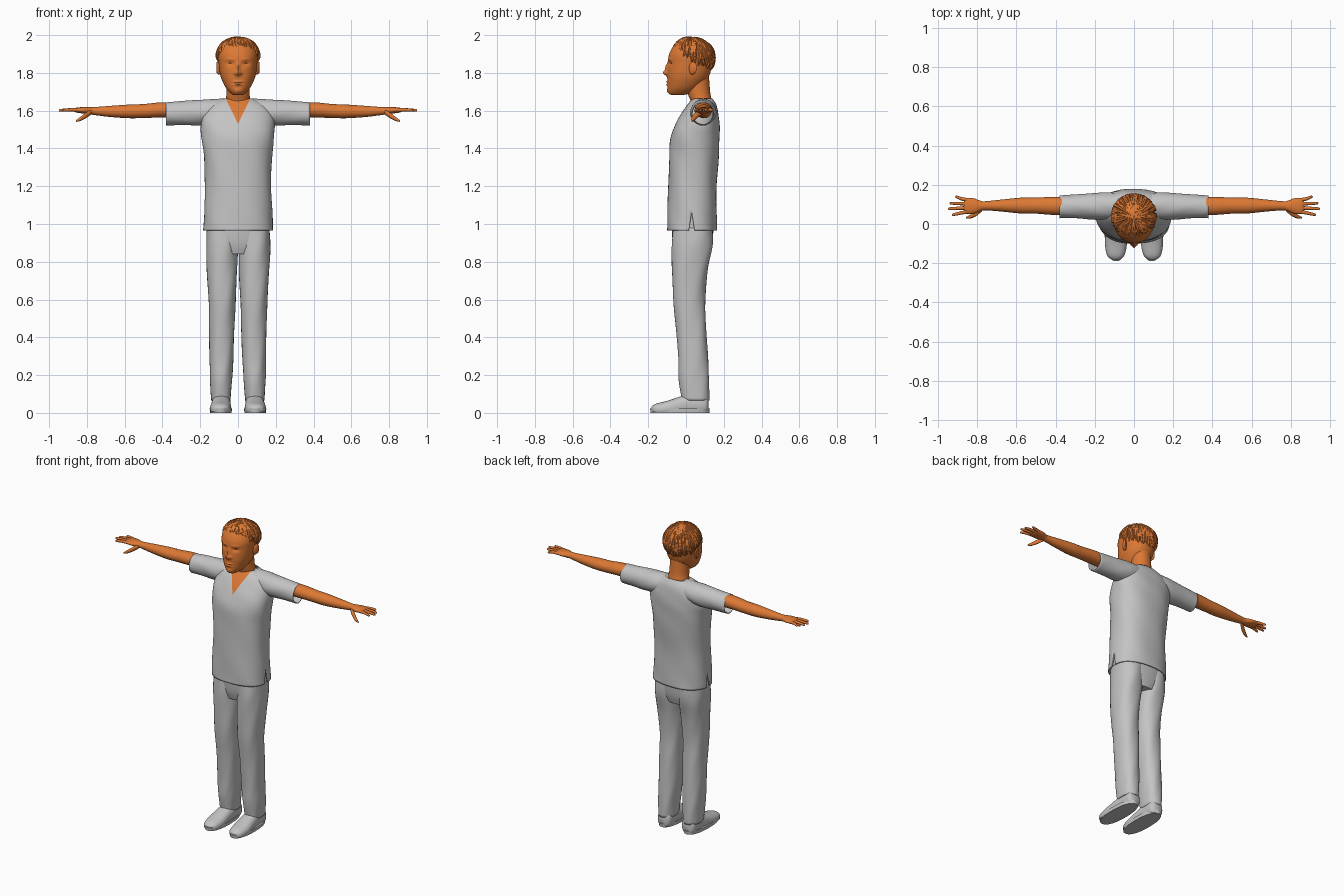
import bpy, bmesh, math, random
from mathutils import Vector

random.seed(4)
cube = bpy.data.objects.get("Cube")
if cube:
    bpy.data.objects.remove(cube)


def material(name, rgb):
    m = bpy.data.materials.new(name)
    m.use_nodes = True
    m.diffuse_color = (*rgb, 1)
    m.node_tree.nodes["Principled BSDF"].inputs["Base Color"].default_value = (*rgb, 1)
    return m


SKIN = material("warm orange", (0.72, 0.19, 0.035))
CLOTH = material("light grey", (0.55, 0.55, 0.55))


def resample(rings, steps):
    """Smooth curve through all ring values."""
    out = []
    last = len(rings) - 1
    for i in range(last):
        a, b, c, d = (rings[max(0, min(last, i + k))] for k in (-1, 0, 1, 2))
        for s in range(steps):
            t = s / steps
            out.append([q + 0.5 * t * (r - p + t * (2*p - 5*q + 4*r - s2 + t * (3*(q - r) + s2 - p)))
                        for p, q, r, s2 in zip(a, b, c, d)])
    out.append(list(rings[-1]))
    return out


def finish(obj, mat):
    obj.data.materials.append(mat)
    bpy.context.view_layer.objects.active = obj
    bpy.ops.object.select_all(action='DESELECT')
    obj.select_set(True)
    bpy.ops.object.shade_smooth_by_angle(angle=math.radians(50))
    return obj


def loft(name, rings, axis, mat, n=32, power=2.0, steps=5, caps=True, floor=None, fold=0.0, edit=None):
    """Rings are (x, y, z, half width, half depth) across the given axis."""
    u, v = {'X': (1, 2), 'Y': (0, 2), 'Z': (0, 1)}[axis]
    bm = bmesh.new()
    loops = []
    for k, ring in enumerate(resample(rings, steps)):
        loop = []
        for j in range(n):
            a = math.tau * j / n
            c, s = math.cos(a), math.sin(a)
            p = Vector(ring[:3])
            wave = 1 + fold * math.sin(3 * a + k * 0.35) * math.sin(k * 0.23 + 2 * a)
            p[u] += math.copysign(abs(c) ** (2 / power), c) * ring[3] * wave
            p[v] += math.copysign(abs(s) ** (2 / power), s) * ring[4] * wave
            if floor is not None:
                p.z = max(p.z, floor)
            loop.append(bm.verts.new(p))
        loops.append(loop)
    for a, b in zip(loops, loops[1:]):
        for j in range(n):
            bm.faces.new((a[j], a[(j + 1) % n], b[(j + 1) % n], b[j]))
    if caps:
        bm.faces.new(loops[0])
        bm.faces.new(loops[-1])
    if edit:
        edit(bm)
    bmesh.ops.recalc_face_normals(bm, faces=bm.faces)
    mesh = bpy.data.meshes.new(name)
    bm.to_mesh(mesh)
    bm.free()
    obj = bpy.data.objects.new(name, mesh)
    bpy.context.collection.objects.link(obj)
    return finish(obj, mat)


def thicken(obj, amount):
    mod = obj.modifiers.new("cloth thickness", 'SOLIDIFY')
    mod.thickness = amount


def cut_wedge(bm, apex, edges, region):
    """Split the faces of a region along planes through apex; return those inside all planes."""
    for normal in edges:
        faces = [f for f in bm.faces if region(f.calc_center_median())]
        geom = set(faces) | {e for f in faces for e in f.edges} | {w for f in faces for w in f.verts}
        bmesh.ops.bisect_plane(bm, geom=list(geom), plane_co=apex, plane_no=normal, dist=1e-5)
    inside = lambda p: all((p - Vector(apex)).dot(Vector(m)) < 0 for m in edges)
    return [f for f in bm.faces if region(f.calc_center_median()) and inside(f.calc_center_median())]


# Shirt body with neckline and side slits
def tailor(bm):
    for f in cut_wedge(bm, (0, 0, 1.53), [(s * 0.14, 0, -0.068) for s in (-1, 1)],
                       lambda p: p.y < 0.08 and p.z > 1.5):
        f.material_index = 1
    for side in (-1, 1):
        slit = cut_wedge(bm, (0, 0.03, 1.06), [(0, s * 0.1, 0.016) for s in (-1, 1)],
                         lambda p: p.x * side > 0.1 and p.z < 1.09)
        bmesh.ops.delete(bm, geom=slit, context='FACES')


def body_ring(z, front, back, half):
    return (0, (front + back) / 2, z, half, (back - front) / 2)


shirt = loft("shirt_body", [body_ring(*r) for r in (
    (0.965, -0.10, 0.165, 0.185), (1.05, -0.098, 0.163, 0.181), (1.2, -0.093, 0.163, 0.175),
    (1.35, -0.088, 0.174, 0.18), (1.45, -0.082, 0.178, 0.191), (1.52, -0.06, 0.178, 0.196),
    (1.58, -0.028, 0.172, 0.185), (1.63, 0.005, 0.16, 0.15), (1.665, 0.035, 0.14, 0.075))],
    'Z', CLOTH, n=64, power=2.4, caps=False, fold=0.015, edit=tailor)
shirt.data.materials.append(SKIN)
thicken(shirt, 0.006)

# Neck
loft("neck", [(0, 0.085, 1.58, 0.07, 0.05), (0, 0.08, 1.65, 0.066, 0.056),
              (0, 0.068, 1.7, 0.06, 0.06), (0, 0.06, 1.8, 0.06, 0.06)], 'Z', SKIN)

# Face relief: centre x, centre z, spread x, spread z, push along y
RELIEF = [(0, 1.80, 0.014, 0.014, -0.022), (0, 1.83, 0.010, 0.022, -0.013),
          (0, 1.752, 0.024, 0.006, -0.007), (0, 1.738, 0.02, 0.006, -0.008),
          (0, 1.745, 0.026, 0.003, 0.005), (0, 1.705, 0.02, 0.012, -0.006)]
for side in (-1, 1):
    RELIEF += [(side * 0.04, 1.847, 0.018, 0.010, 0.013), (side * 0.04, 1.844, 0.011, 0.005, -0.006),
               (side * 0.04, 1.872, 0.024, 0.006, -0.004), (side * 0.016, 1.797, 0.007, 0.007, -0.007)]


def sculpt_face(bm):
    for w in bm.verts:
        if w.co.y < 0:
            x, z = w.co.x, w.co.z
            w.co.y += sum(d * math.exp(-((x - cx) / sx) ** 2 - ((z - cz) / sz) ** 2)
                          for cx, cz, sx, sz, d in RELIEF)


loft("head", [body_ring(*r) for r in (
    (1.683, -0.075, -0.02, 0.022), (1.69, -0.09, 0.02, 0.036), (1.715, -0.097, 0.065, 0.06),
    (1.75, -0.098, 0.10, 0.08), (1.79, -0.099, 0.125, 0.094), (1.85, -0.095, 0.138, 0.102),
    (1.90, -0.089, 0.138, 0.104), (1.95, -0.06, 0.11, 0.085), (1.98, -0.01, 0.06, 0.04))],
    'Z', SKIN, n=112, power=2.15, steps=10, edit=sculpt_face)

# Ears
for side, label in ((1, "left"), (-1, "right")):
    loft(label + "_ear", [(side * x, 0.03 + y, z, a, b) for x, y, z, a, b in (
        (0.093, 0, 1.82, 0.014, 0.028), (0.104, 0.005, 1.825, 0.018, 0.034),
        (0.114, 0.014, 1.828, 0.013, 0.028))], 'X', SKIN, n=20)


# Hair: a cap with locks swept out from the crown
def scalp(phi, theta, grow=0.0):
    r = math.sin(theta)
    return Vector((r * math.sin(phi) * (0.108 + grow),
                   0.038 - r * math.cos(phi) * (0.110 + grow),
                   1.885 + math.cos(theta) * (0.106 + grow)))


def hairline(phi):
    return 1.82 - 0.62 * math.cos(phi)


bm = bmesh.new()
grid = [[bm.verts.new(scalp(math.tau * j / 48, 0.02 + (hairline(math.tau * j / 48) - 0.02) * i / 14))
         for j in range(48)] for i in range(15)]
for a, b in zip(grid, grid[1:]):
    for j in range(48):
        bm.faces.new((a[j], b[j], b[(j + 1) % 48], a[(j + 1) % 48]))
mesh = bpy.data.meshes.new("hair_cap")
bm.to_mesh(mesh)
bm.free()
cap = bpy.data.objects.new("hair_cap", mesh)
bpy.context.collection.objects.link(cap)
finish(cap, SKIN)

curve = bpy.data.curves.new("hair_locks", 'CURVE')
curve.dimensions = '3D'
curve.bevel_depth = 0.009
curve.bevel_resolution = 1
curve.resolution_u = 3
for k in range(170):
    phi = math.tau * k / 170 * 7
    end = hairline(phi) + random.uniform(-0.15, 0.1)
    start = random.uniform(0.05, 0.65) * end
    swirl = random.uniform(-0.1, 0.4)
    spline = curve.splines.new('NURBS')
    spline.points.add(4)
    spline.use_endpoint_u = True
    spline.order_u = 3
    for i, (pt, size) in enumerate(zip(spline.points, (0.3, 0.8, 1, 0.8, 0.1))):
        t = i / 4
        pt.co = (*scalp(phi + swirl * t, start + (end - start) * t, 0.006 * math.sin(t * 3) - 0.001), 1)
        pt.radius = size
locks = bpy.data.objects.new("hair_locks", curve)
bpy.context.collection.objects.link(locks)
bpy.context.view_layer.objects.active = locks
bpy.ops.object.select_all(action='DESELECT')
locks.select_set(True)
bpy.ops.object.convert(target='MESH')
finish(bpy.context.object, SKIN)

# Hips under the shirt
loft("trouser_hips", [(0, 0.035, 0.84, 0.10, 0.09), (0, 0.035, 0.9, 0.15, 0.105),
                      (0, 0.035, 1.0, 0.165, 0.11), (0, 0.035, 1.1, 0.15, 0.10)], 'Z', CLOTH, power=2.4)

# Limbs, built once per side
for s, label in ((1, "left_"), (-1, "right_")):
    def part(name, rings, axis, mat, **options):
        return loft(label + name, [(s * r[0], *r[1:]) for r in rings], axis, mat, **options)

    sleeve = part("sleeve", [(0.04, 0.09, 1.60, 0.06, 0.064), (0.13, 0.092, 1.595, 0.068, 0.067),
                             (0.2, 0.09, 1.59, 0.068, 0.068), (0.29, 0.09, 1.588, 0.061, 0.064),
                             (0.38, 0.088, 1.584, 0.058, 0.061)],
                  'X', CLOTH, caps=False, fold=0.02)
    thicken(sleeve, 0.005)
    part("arm", [(0.25, 0.092, 1.602, 0.045, 0.04), (0.4, 0.092, 1.604, 0.046, 0.04),
                 (0.5, 0.094, 1.598, 0.041, 0.037), (0.58, 0.094, 1.596, 0.040, 0.036),
                 (0.68, 0.094, 1.596, 0.030, 0.029), (0.76, 0.093, 1.598, 0.023, 0.021),
                 (0.785, 0.092, 1.60, 0.027, 0.019), (0.82, 0.092, 1.602, 0.040, 0.017),
                 (0.855, 0.093, 1.603, 0.040, 0.013), (0.868, 0.093, 1.603, 0.034, 0.008)],
         'X', SKIN)
    # Fingers: base y, tip x, tip y
    for name, y, tx, ty in (("index", 0.063, 0.928, 0.048), ("middle", 0.083, 0.948, 0.078),
                            ("ring", 0.103, 0.94, 0.106), ("little", 0.122, 0.912, 0.138)):
        part(name + "_finger", [(0.845, y, 1.603, 0.010, 0.010), (0.88, y + (ty - y) * 0.4, 1.605, 0.009, 0.009),
                                (tx - 0.008, ty, 1.602, 0.007, 0.007), (tx, ty, 1.601, 0.002, 0.002)],
             'X', SKIN, n=12, steps=3)
    part("thumb", [(0.775, 0.08, 1.594, 0.015, 0.014), (0.805, 0.054, 1.575, 0.014, 0.015),
                   (0.835, 0.038, 1.556, 0.010, 0.011), (0.858, 0.032, 1.545, 0.003, 0.004)],
         'X', SKIN, n=14, steps=3)
    # Trousers
    leg = part("trouser_leg", [(0.084, 0.035, 0.98, 0.082, 0.105), (0.086, 0.033, 0.88, 0.084, 0.108),
                               (0.085, 0.022, 0.75, 0.080, 0.094), (0.084, 0.018, 0.6, 0.072, 0.085),
                               (0.085, 0.028, 0.45, 0.067, 0.080), (0.087, 0.038, 0.28, 0.063, 0.079),
                               (0.089, 0.042, 0.17, 0.058, 0.080), (0.090, 0.050, 0.065, 0.051, 0.073)],
               'Z', CLOTH, power=2.3, caps=False, fold=0.03)
    thicken(leg, 0.005)
    # Shoes
    part("shoe", [(0.088, 0.120, 0.04, 0.025, 0.035), (0.088, 0.10, 0.045, 0.046, 0.055),
                  (0.088, 0.03, 0.045, 0.049, 0.06), (0.09, -0.03, 0.035, 0.052, 0.052),
                  (0.092, -0.1, 0.022, 0.056, 0.042), (0.093, -0.16, 0.018, 0.044, 0.030),
                  (0.093, -0.183, 0.018, 0.018, 0.014)], 'Y', CLOTH, power=2.3, floor=0.004)
    part("shoe_sole", [(0.091, -0.032, 0, 0.057, 0.155), (0.091, -0.032, 0.022, 0.059, 0.158)],
         'Z', CLOTH, power=2.3, steps=1, n=48)
